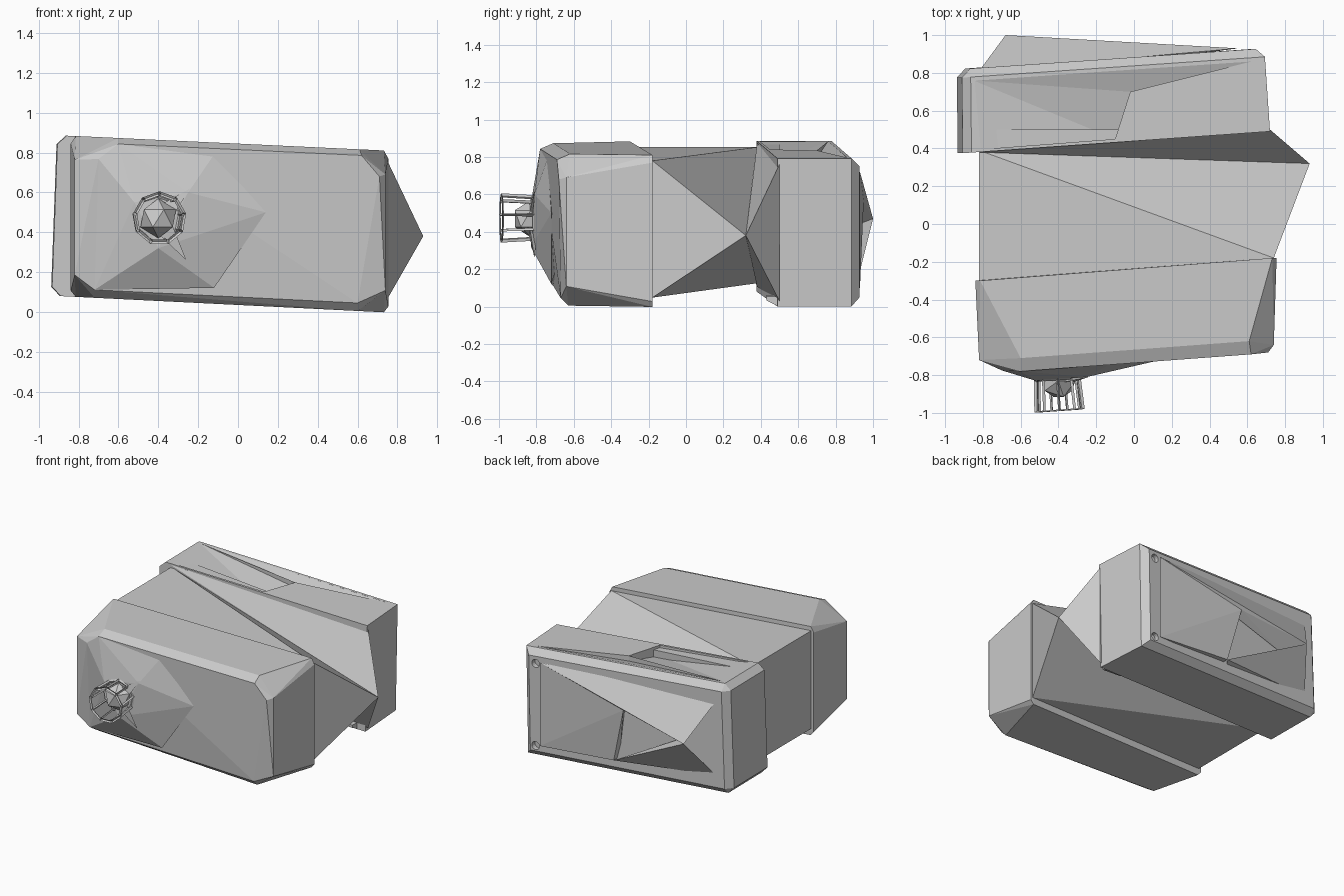
import bpy
import bmesh
from math import radians
from mathutils import Matrix, Vector

default_cube = bpy.data.objects.get("Cube")
if default_cube:
    bpy.data.objects.remove(default_cube, do_unlink=True)

grey = bpy.data.materials.new("plain_grey")
grey.use_nodes = True
grey.diffuse_color = (0.6, 0.6, 0.6, 1)
grey.node_tree.nodes["Principled BSDF"].inputs["Base Color"].default_value = grey.diffuse_color


def finish(name, mesh_data):
    """Turn a bmesh into a flat shaded grey object."""
    bmesh.ops.recalc_face_normals(mesh_data, faces=mesh_data.faces)
    mesh = bpy.data.meshes.new(name)
    mesh_data.to_mesh(mesh)
    mesh_data.free()
    mesh.materials.append(grey)
    part = bpy.data.objects.new(name, mesh)
    bpy.context.collection.objects.link(part)
    return part


def faceted(name, points):
    """Convex faceted solid wrapped around a few points."""
    mesh_data = bmesh.new()
    for point in points:
        mesh_data.verts.new(point)
    bmesh.ops.convex_hull(mesh_data, input=mesh_data.verts[:])
    loose = [vertex for vertex in mesh_data.verts if not vertex.link_faces]
    bmesh.ops.delete(mesh_data, geom=loose, context="VERTS")
    bmesh.ops.dissolve_limit(mesh_data, angle_limit=radians(1),
                             verts=mesh_data.verts[:], edges=mesh_data.edges[:])
    return finish(name, mesh_data)


def roof(x, y, drop=0.0):
    return (x, y, 0.845 - 0.047 * x - drop)


def floor(x, y, lift=0.0):
    return (x, y, 0.035 - 0.05 * x + lift)


# Front housing: square at the joint, narrowing to a chamfered face
housing = []
for x, y in [(0.755, -0.18), (-0.84, -0.3)]:
    housing += [roof(x, y, 0.04), floor(x, y, 0.03), roof(x * 0.97, y), floor(x * 0.97, y)]
for x, y in [(0.74, -0.64), (-0.82, -0.72)]:
    housing += [roof(x, y, 0.12), floor(x, y, 0.11)]
upper_corner = roof(-0.6, -0.78, 0.03)
face_corner = roof(-0.7, -0.775, 0.11)
lower_corner = floor(-0.72, -0.71, 0.04)
housing += [roof(0.61, -0.62), roof(-0.6, -0.71), roof(0.62, -0.69, 0.03),
            floor(0.6, -0.63), floor(-0.72, -0.65), floor(0.6, -0.67, 0.04),
            (0.71, -0.68, 0.68), upper_corner, face_corner, lower_corner]
faceted("front_housing", housing)

# Swelling of the front face around the knob
faceted("front_swelling", [upper_corner, face_corner, lower_corner,
                           (-0.52, -0.83, 0.55), (-0.4, -0.83, 0.32), (-0.25, -0.81, 0.6),
                           (0.14, -0.72, 0.5), roof(-0.12, -0.74, 0.06),
                           floor(-0.12, -0.72, 0.08), (-0.4, -0.6, 0.5)])

# Middle section, drawn out to a point on one side
tip = (0.93, 0.32, 0.38)
middle = [tip]
for x, y in [(0.74, -0.18), (-0.82, -0.3), (-0.82, 0.39)]:
    middle += [roof(x, y, 0.03), floor(x, y, 0.05)]
faceted("middle_section", middle)

# Sloping shoulder running from that point back to the rear housing
shoulder = [tip]
for x, y in [(-0.82, 0.38), (-0.82, 0.5), (0.72, 0.5)]:
    shoulder += [roof(x, y, 0.01 if x < 0 else 0.05), floor(x, y, 0.03)]
faceted("rear_shoulder", shoulder)

# Rear housing: leaning slab with chamfers away from the joint
outline = [(0.72, 0.49), (-0.92, 0.375), (-0.925, 0.82), (0.69, 0.93)]
slab = bmesh.new()
lower = [slab.verts.new(floor(x - 0.015, y)) for x, y in outline]
upper = [slab.verts.new(roof(x + 0.015, y) if x < 0 else roof(x, y, 0.02)) for x, y in outline]
slab.faces.new(lower)
slab.faces.new(upper)
for i in range(4):
    j = (i + 1) % 4
    slab.faces.new((lower[i], lower[j], upper[j], upper[i]))
bmesh.ops.recalc_face_normals(slab, faces=slab.faces)
front_side = set(lower[:2] + upper[:2])
edges = []
for edge in slab.edges:
    first, second = edge.verts
    level = abs(first.co.z - second.co.z) < 0.2
    right_rim = level and min(first.co.x, second.co.x) > 0.6
    if not right_rim and not front_side.issuperset(edge.verts):
        edges.append(edge)
bmesh.ops.bevel(slab, geom=edges, offset=0.045, segments=1, profile=0.5, affect="EDGES")
rear = finish("rear_housing", slab)

# Small foot under the front edge of the rear housing
faceted("rear_foot", [floor(x, y, lift) for x in (0.48, 0.64)
                      for y, lift in [(0.43, 0.05), (0.43, 0.03), (0.49, 0), (0.6, 0.05)]])

# Rear face: swollen panel, overhanging spur and the ledge below its notch
ridge = (-0.15, 0.95, 0.56)
ledge = (-0.05, 0.92, 0.15)
peak = (-0.68, 1.0, 0.47)
notch = (-0.55, 0.87, 0.42)
panel_top = (0.55, 0.93, 0.72)
faceted("rear_panel", [panel_top, (0.55, 0.93, 0.1), ridge, ledge,
                       (-0.1, 0.85, 0.56), (-0.05, 0.85, 0.15)])
faceted("upper_spur", [peak, ridge, panel_top, notch,
                       (-0.82, 0.81, 0.76), (-0.1, 0.85, 0.72)])
faceted("lower_spur", [peak, ledge, notch, (-0.82, 0.81, 0.2), (-0.1, 0.85, 0.14)])


def carve(target, cutter):
    cutter.hide_render = True
    cutter.hide_viewport = True
    cutter.display_type = "WIRE"
    cut = target.modifiers.new(cutter.name, "BOOLEAN")
    cut.operation = "DIFFERENCE"
    cut.solver = "EXACT"
    cut.object = cutter


# Hollow in the rear roof, sloping down from the rim to its deep end
corner, back = (-0.82, 0.395), (-0.85, 0.76)
dip, bend, far = (-0.1, 0.45), (-0.02, 0.7), (0.62, 0.86)
for name, rim, depths in [("wide_hollow", (corner, dip, bend, back), (0, 0.09, 0.05, 0)),
                          ("taper_hollow", (back, bend, far), (0, 0.05, 0.02))]:
    hollow = [(x, y, 1.0) for x, y in rim]
    hollow += [roof(x, y, depth) for (x, y), depth in zip(rim, depths)]
    carve(rear, faceted(name + "_cutter", hollow))

# Round screw pits at the rear corners
for label, height in [("upper", 0.7), ("lower", 0.09)]:
    pit = bmesh.new()
    place = Matrix.Translation((0.59, 0.93, height)) @ Matrix.Rotation(radians(90), 4, "X")
    bmesh.ops.create_cone(pit, cap_ends=True, segments=16, radius1=0.03,
                          radius2=0.03, depth=0.08, matrix=place)
    carve(rear, finish(label + "_pit_cutter", pit))

# Open cage knob: wire barrel around a faceted gem
knob = Matrix.Translation((-0.4, -0.905, 0.47)) @ Matrix.Rotation(radians(4), 4, "Z")
cage = bmesh.new()
bmesh.ops.create_cone(cage, cap_ends=False, segments=9, radius1=0.115, radius2=0.125,
                      depth=0.17, matrix=knob @ Matrix.Rotation(radians(90), 4, "X"))
cage_part = finish("knob_cage", cage)
wire = cage_part.modifiers.new("bars", "WIREFRAME")
wire.thickness = 0.022
wire.use_even_offset = False

gem = bmesh.new()
bmesh.ops.create_icosphere(gem, subdivisions=1, radius=0.1,
                           matrix=Matrix.Translation((-0.4, -0.83, 0.47)))
finish("knob_gem", gem)

# Thin fins where the knob meets the housing
for name, end in [("upper_fin", (-0.24, -0.81, 0.62)), ("lower_fin", (-0.26, -0.81, 0.26))]:
    root = Vector((-0.4, -0.85, 0.47))
    side = Vector((0.04, 0, -0.04 if end[2] > root.z else 0.04))
    faceted(name, [Vector(end), root + side, root - side, root + Vector((0, 0.06, 0))])
